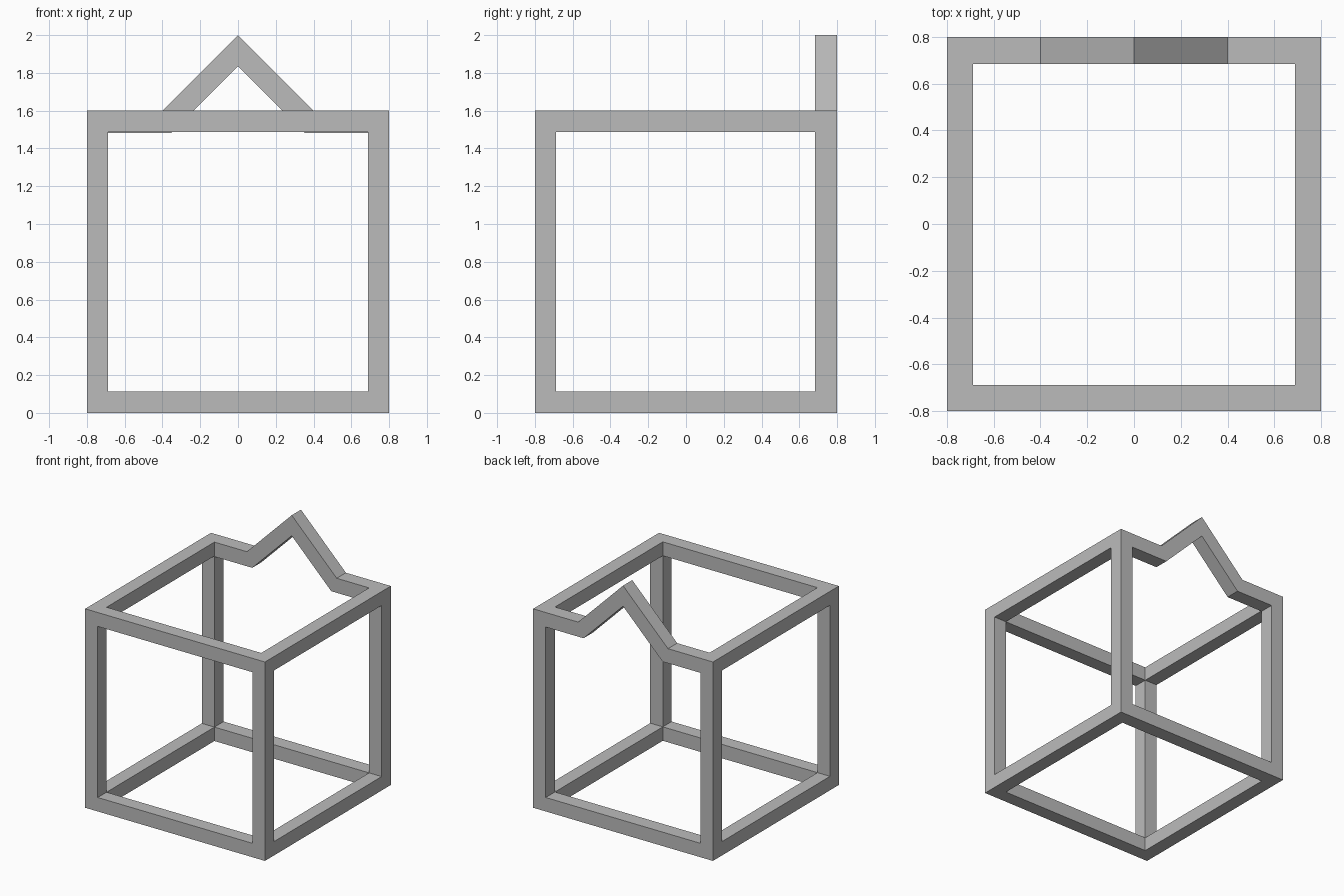
import bpy
import bmesh

cube = bpy.data.objects.get("Cube")
if cube:
    bpy.data.objects.remove(cube, do_unlink=True)

HALF, TOP = 0.8, 1.6          # half width and height of the box frame
BAR = 0.112                   # bar thickness
BACK = 0.117                  # bar thickness of the peaked back frame
PEAK, RISE = 2.0, 0.4         # peak height and its half width

grey = bpy.data.materials.new("mid grey")
grey.use_nodes = True
grey.diffuse_color = (0.5, 0.5, 0.5, 1)
grey.node_tree.nodes["Principled BSDF"].inputs["Base Color"].default_value = (0.5, 0.5, 0.5, 1)


def finish(name, bm):
    bmesh.ops.recalc_face_normals(bm, faces=bm.faces)
    mesh = bpy.data.meshes.new(name)
    bm.to_mesh(mesh)
    bm.free()
    mesh.materials.append(grey)
    obj = bpy.data.objects.new(name, mesh)
    bpy.context.collection.objects.link(obj)


def ring_frame(name, outer, inner, y0, y1):
    """Closed frame between two matching xz outlines, extruded along y."""
    bm = bmesh.new()
    loops = [[bm.verts.new((x, y, z)) for x, z in outline]
             for outline, y in ((outer, y0), (inner, y0), (inner, y1), (outer, y1))]
    n = len(outer)
    for a in range(4):
        p, q = loops[a], loops[(a + 1) % 4]
        for i in range(n):
            j = (i + 1) % n
            bm.faces.new((p[i], p[j], q[j], q[i]))
    finish(name, bm)


def box(name, x0, x1, y0, y1, z0, z1):
    bm = bmesh.new()
    bmesh.ops.create_cube(bm, size=1)
    for v in bm.verts:
        v.co = (x1 if v.co.x > 0 else x0,
                y1 if v.co.y > 0 else y0,
                z1 if v.co.z > 0 else z0)
    finish(name, bm)


def mirrored(right_half):
    """Complete an outline from its +x half, listed bottom to top."""
    return right_half + [(-x, z) for x, z in reversed(right_half) if x > 0]


# Square front frame
inside = HALF - BAR
ring_frame("front_frame",
           mirrored([(HALF, 0), (HALF, TOP)]),
           mirrored([(inside, BAR), (inside, TOP - BAR)]),
           -HALF, -HALF + BAR)

# Back frame with the peaked top rail
under = TOP - BACK
drop = BACK * 2 ** 0.5        # vertical thickness of the sloping bars
inner_peak = PEAK - drop
ring_frame("back_frame",
           mirrored([(HALF, 0), (HALF, TOP), (RISE, TOP), (0, PEAK)]),
           mirrored([(inside, BAR), (inside, under), (inner_peak - under, under), (0, inner_peak)]),
           HALF - BACK, HALF)

# Side rails joining the two frames
for side, s in (("left", 1), ("right", -1)):
    x0, x1 = sorted((s * inside, s * HALF))
    for level, z in (("bottom", 0), ("top", TOP - BAR)):
        box(f"{side}_{level}_rail", x0, x1, -HALF + BAR, HALF - BACK, z, z + BAR)
